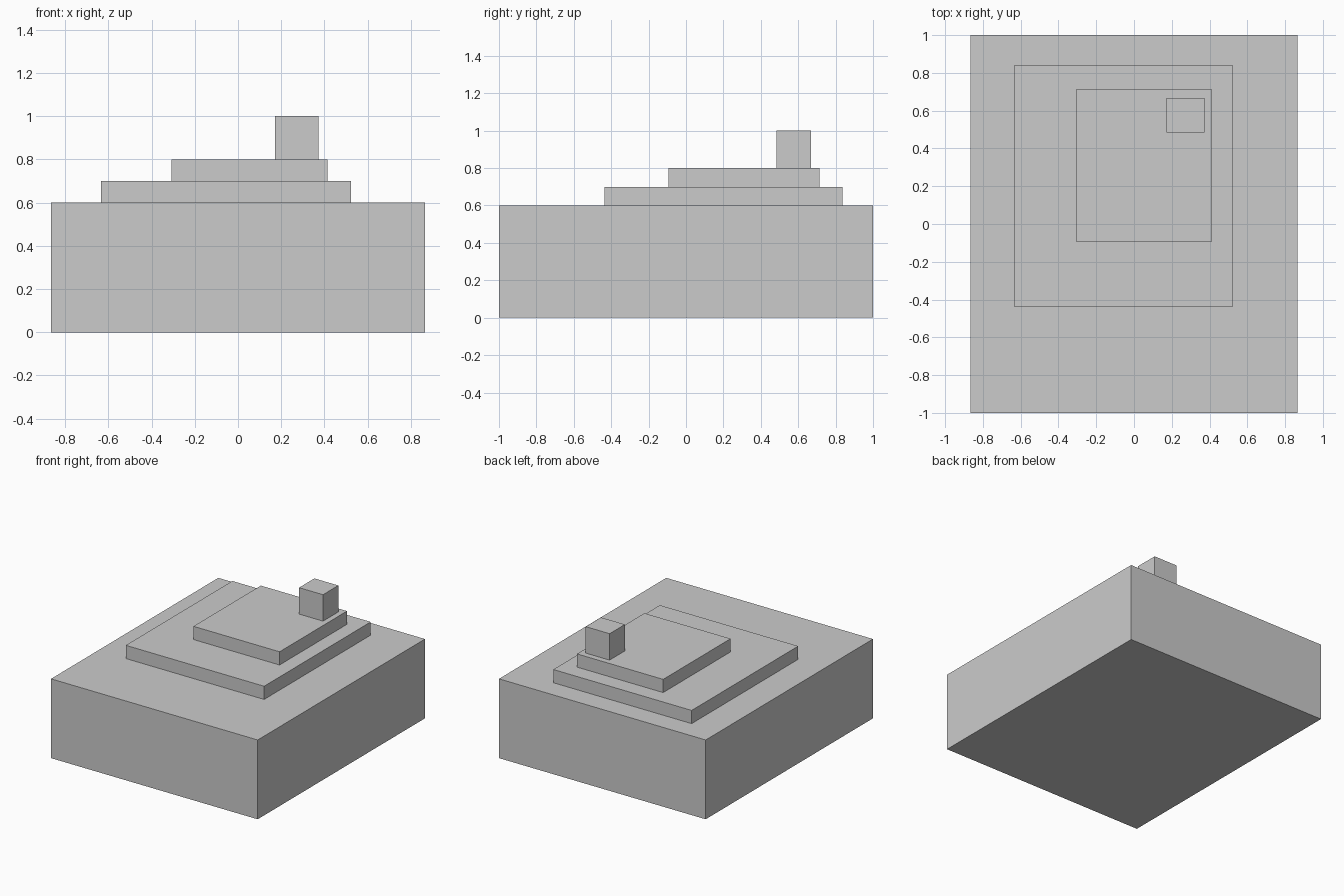
import bpy

if "Cube" in bpy.data.objects:
    bpy.data.objects.remove(bpy.data.objects["Cube"])


def box(name, x, y, z):
    """Axis-aligned block spanning the given (min, max) ranges."""
    spans = (x, y, z)
    centre = [(a + b) / 2 for a, b in spans]
    bpy.ops.mesh.primitive_cube_add(size=1, location=centre)
    block = bpy.context.object
    block.name = name
    block.scale = [b - a for a, b in spans]
    bpy.ops.object.transform_apply(location=False, rotation=False, scale=True)
    return block


# Thick base slab
box("base", (-0.865, 0.865), (-1.0, 1.0), (0.0, 0.6))

# Two thin off-centre steps
box("lower_step", (-0.634, 0.524), (-0.436, 0.838), (0.6, 0.7))
box("upper_step", (-0.308, 0.413), (-0.093, 0.713), (0.7, 0.8))

# Small block on the top step
box("top_block", (0.172, 0.372), (0.485, 0.668), (0.8, 1.0))
